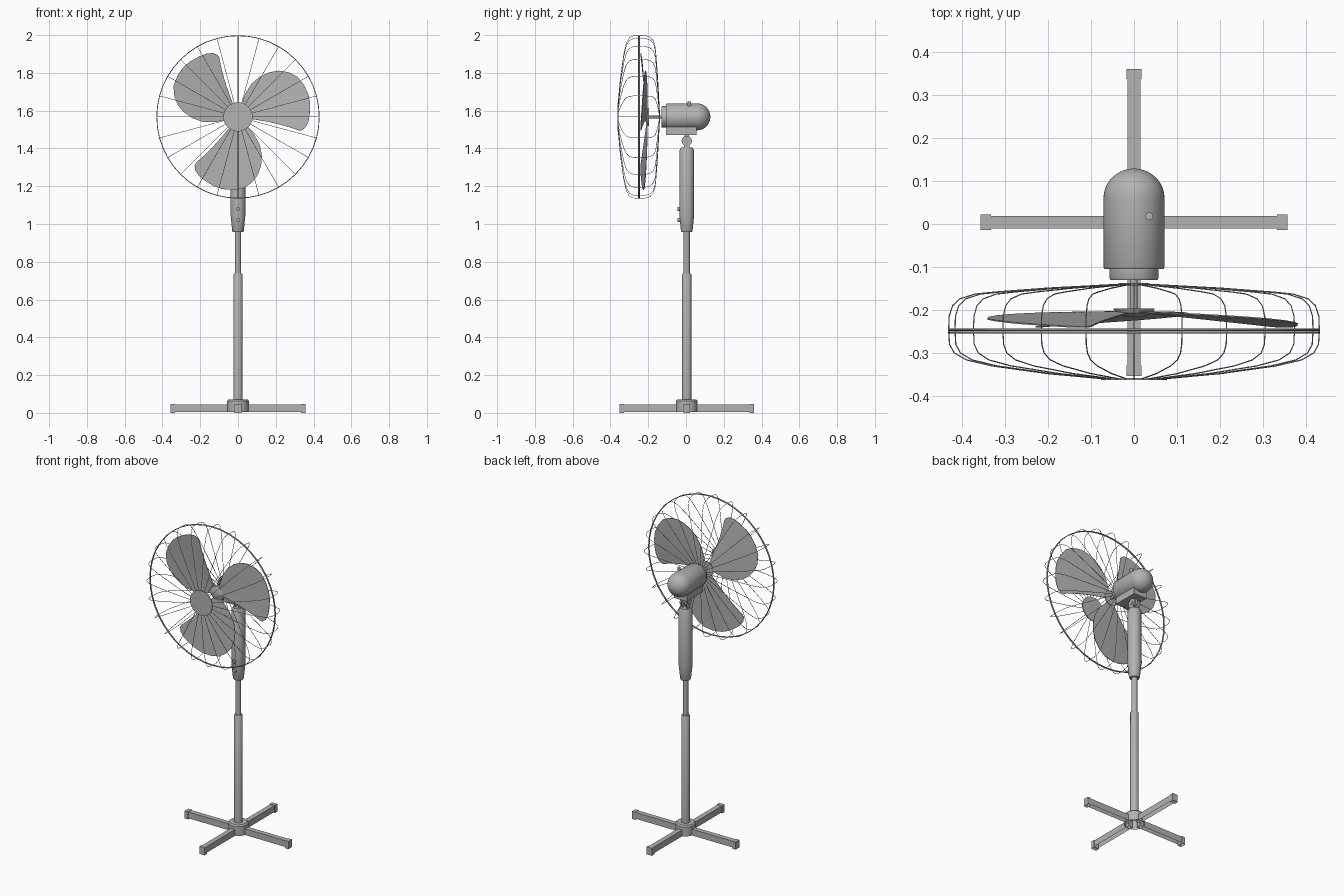
import bpy, bmesh
from math import sin, cos, pi, radians
from mathutils import Matrix, Vector

if "Cube" in bpy.data.objects:
    bpy.data.objects.remove(bpy.data.objects["Cube"])

grey = bpy.data.materials.new("plain grey")
grey.use_nodes = True
grey.diffuse_color = (0.45, 0.45, 0.45, 1)
grey.node_tree.nodes["Principled BSDF"].inputs["Base Color"].default_value = (0.45, 0.45, 0.45, 1)

POLE_Y = 0.004
FAN_Z = 1.567
JOINT_Z = 1.44
AXES = {"x": Matrix.Rotation(pi / 2, 4, "Y"),
        "y": Matrix.Rotation(-pi / 2, 4, "X"),
        "z": Matrix.Identity(4)}


def finish(name, bm, smooth=True):
    mesh = bpy.data.meshes.new(name)
    bm.to_mesh(mesh)
    bm.free()
    mesh.materials.append(grey)
    obj = bpy.data.objects.new(name, mesh)
    bpy.context.collection.objects.link(obj)
    if smooth:
        bpy.ops.object.select_all(action="DESELECT")
        obj.select_set(True)
        bpy.context.view_layer.objects.active = obj
        bpy.ops.object.shade_smooth_by_angle(angle=radians(35))


def open_bottom(bm):
    bm.normal_update()
    under = [f for f in bm.faces if f.normal.z < -0.9]
    bmesh.ops.delete(bm, geom=under, context="FACES")


def lathe(name, profile, center, axis="z", sides=32, hollow=False):
    """Turn (radius, height) points around an axis, closing both ends."""
    bm = bmesh.new()
    rings = [[bm.verts.new((r * cos(2 * pi * i / sides), r * sin(2 * pi * i / sides), h))
              for i in range(sides)] for r, h in profile]
    for a, b in zip(rings, rings[1:]):
        for i in range(sides):
            j = (i + 1) % sides
            bm.faces.new((a[i], a[j], b[j], b[i]))
    bm.faces.new(rings[0])
    bm.faces.new(rings[-1])
    bmesh.ops.transform(bm, matrix=Matrix.Translation(center) @ AXES[axis], verts=bm.verts)
    bmesh.ops.recalc_face_normals(bm, faces=bm.faces)
    if hollow:
        open_bottom(bm)
    finish(name, bm)


def rod(name, radius, start, end, center, axis="z", sides=24):
    lathe(name, [(radius, start), (radius, end)], center, axis, sides)


def box(name, low, high, turn=0, hollow=False):
    bm = bmesh.new()
    low, high = Vector(low), Vector(high)
    bmesh.ops.create_cube(bm, size=1)
    for v in bm.verts:
        v.co = Vector(c * s for c, s in zip(v.co, high - low)) + (low + high) / 2
    place = Matrix.Translation((0, POLE_Y, 0)) @ Matrix.Rotation(turn, 4, "Z")
    bmesh.ops.transform(bm, matrix=place, verts=bm.verts)
    if hollow:
        open_bottom(bm)
    finish(name, bm, False)


def wires(name, paths, thickness, closed=False):
    curve = bpy.data.curves.new(name, "CURVE")
    curve.dimensions = "3D"
    curve.bevel_depth = thickness
    curve.bevel_resolution = 1
    curve.materials.append(grey)
    for path in paths:
        spline = curve.splines.new("POLY")
        spline.points.add(len(path) - 1)
        for point, co in zip(spline.points, path):
            point.co = (*co, 1)
        spline.use_cyclic_u = closed
    obj = bpy.data.objects.new(name, curve)
    bpy.context.collection.objects.link(obj)


def polar(r, angle, y):
    return (r * cos(angle), y, FAN_Z + r * sin(angle))


# Cross base: four channel legs, open below, with slightly larger feet
for i in range(4):
    box(f"leg_{i + 1}", (0.03, -0.015, 0.006), (0.345, 0.015, 0.045), i * pi / 2, True)
    box(f"foot_{i + 1}", (0.333, -0.018, 0), (0.357, 0.018, 0.047), i * pi / 2, True)
pole = (0, POLE_Y, 0)
lathe("base_hub", [(0.057, 0.006), (0.057, 0.064), (0.05, 0.072)], pole, hollow=True)

# Telescopic pole and control column
lathe("lower_pole", [(0.024, 0.06), (0.024, 0.732), (0.021, 0.737)], pole)
rod("upper_pole", 0.016, 0.73, 0.98, pole)
lathe("control_column", [(0.027, 0.957), (0.031, 0.965), (0.039, 1.045),
                         (0.039, 1.388), (0.031, 1.404)], pole)
for i, z in enumerate((1.021, 1.08)):
    rod(f"button_{i + 1}", 0.011, -0.046, -0.025, (0, 0, z), "y", 16)

# Tilt joint: fork ears, tongue and pivot
for side, label in ((-1, "right"), (1, "left")):
    x = side * 0.017
    box(f"{label}_joint_ear", (x - 0.005, -0.014, 1.395), (x + 0.005, 0.014, JOINT_Z))
    rod(f"{label}_joint_disc", 0.027, x - 0.005, x + 0.005, (0, POLE_Y, JOINT_Z), "x")
box("joint_tongue", (-0.011, -0.012, 1.435), (0.011, 0.012, 1.475))
rod("joint_pivot", 0.012, -0.026, 0.026, (0, POLE_Y, JOINT_Z), "x", 16)
box("motor_mount", (-0.045, -0.109, 1.47), (0.045, 0.051, 1.535))

# Motor housing with front collar and domed back
center = (0, 0, FAN_Z)
dome = [(0.071 * cos(a * pi / 20), 0.06 + 0.069 * sin(a * pi / 20)) for a in range(10)]
lathe("motor_housing", [(0.055, -0.13), (0.057, -0.126), (0.057, -0.105), (0.068, -0.105),
                        (0.071, -0.1)] + dome + [(0.002, 0.129)], center, "y", 40)
rod("swing_knob", 0.009, 1.6, 1.648, (0.035, 0.018, 0), "z", 16)
rod("drive_shaft", 0.008, -0.21, -0.125, center, "y", 16)

# Fan: hub and three twisted blades
lathe("blade_hub", [(0.02, -0.216), (0.042, -0.207), (0.048, -0.197)], center, "y")
reach = [(-8.5, 0.325), (-8, 0.343), (-5, 0.362), (0, 0.374), (6, 0.38), (14, 0.388),
         (20, 0.391), (28, 0.388), (36, 0.379), (43, 0.357), (50, 0.325), (56, 0.287),
         (62, 0.243), (68, 0.19), (73, 0.125)]


def blade_point(k, step, turn):
    angle, tip = reach[k]
    r = 0.025 + (tip - 0.025) * step / 8
    t = (angle + 8.5) / 81.5
    skew = 4 * (1 - t) * (step / 8) ** 2
    y = -0.205 - (r / 0.38) * (0.035 * (1 - t) ** 1.3 + 0.005)
    return polar(r, radians(angle - skew) + turn, y)


for i in range(3):
    bm = bmesh.new()
    grid = [[bm.verts.new(blade_point(k, s, i * 2 * pi / 3)) for s in range(9)]
            for k in range(len(reach))]
    for a, b in zip(grid, grid[1:]):
        for s in range(8):
            bm.faces.new((a[s], a[s + 1], b[s + 1], b[s]))
    bm.normal_update()
    bmesh.ops.solidify(bm, geom=bm.faces[:], thickness=0.003)
    bmesh.ops.recalc_face_normals(bm, faces=bm.faces)
    finish(f"blade_{i + 1}", bm)

# Guard: bent wires, rim rings, back ring and front cap
section = [(0.03, -0.14), (0.2, -0.149), (0.32, -0.158), (0.37, -0.163), (0.405, -0.174),
           (0.422, -0.19), (0.43, -0.215), (0.431, -0.25), (0.429, -0.28), (0.418, -0.3),
           (0.39, -0.316), (0.33, -0.33), (0.2, -0.348), (0.07, -0.36), (0.02, -0.361)]
wires("guard_wires", [[polar(r, k * pi / 12, y) for r, y in section] for k in range(24)], 0.0014)


def ring(r, y, sides=48):
    return [polar(r, 2 * pi * k / sides, y) for k in range(sides)]


wires("guard_rim", [ring(0.43, -0.246), ring(0.43, -0.252)], 0.0025, True)
wires("guard_back_ring", [ring(0.032, -0.14), ring(0.026, -0.14)], 0.003, True)
rod("guard_front_cap", 0.077, -0.363, -0.358, center, "y", 32)
